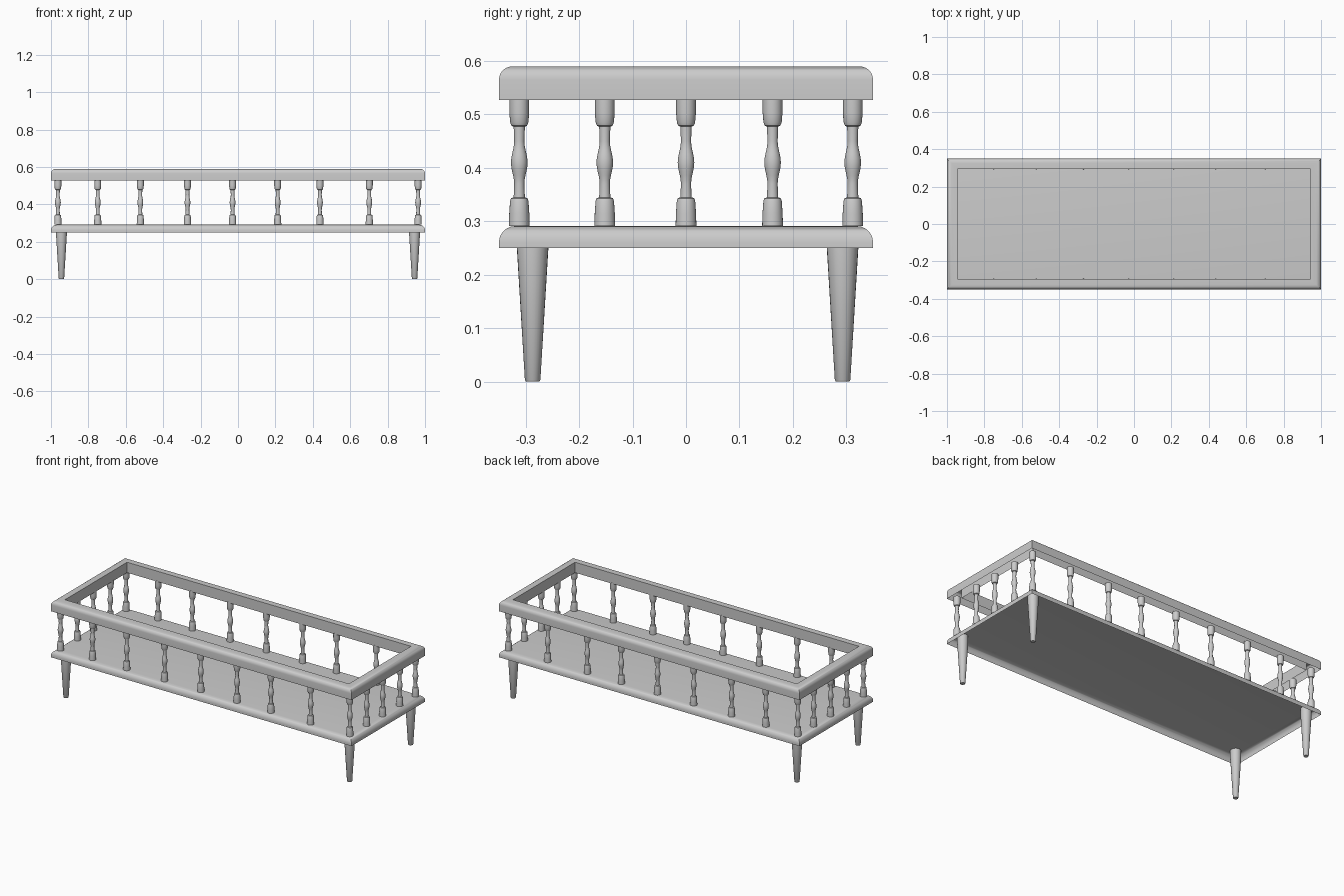
import bpy, bmesh, math

if "Cube" in bpy.data.objects:
    bpy.data.objects.remove(bpy.data.objects["Cube"], do_unlink=True)

HALF_X, HALF_Y = 1.0, 0.35
DECK_BOTTOM, DECK_TOP = 0.25, 0.291
RAIL_BOTTOM, RAIL_TOP = 0.527, 0.59
RAIL_WIDTH = 0.055

grey = bpy.data.materials.new("plain grey")
grey.use_nodes = True
grey.diffuse_color = (0.6, 0.6, 0.6, 1)
grey.node_tree.nodes["Principled BSDF"].inputs["Base Color"].default_value = (0.6, 0.6, 0.6, 1)


def finish(name, bm):
    bmesh.ops.recalc_face_normals(bm, faces=bm.faces)
    mesh = bpy.data.meshes.new(name)
    bm.to_mesh(mesh)
    bm.free()
    mesh.materials.append(grey)
    obj = bpy.data.objects.new(name, mesh)
    bpy.context.collection.objects.link(obj)
    bpy.ops.object.select_all(action="DESELECT")
    obj.select_set(True)
    bpy.context.view_layer.objects.active = obj
    bpy.ops.object.shade_smooth_by_angle(angle=math.radians(35))


def bridge(bm, rings):
    for a, b in zip(rings, rings[1:]):
        for i in range(len(a)):
            j = (i + 1) % len(a)
            bm.faces.new((a[i], a[j], b[j], b[i]))


def rounded_edge(bottom, top, radius, steps=6):
    """Outer profile as (inset, z): straight side, then a rounded top edge."""
    arc = [math.pi / 2 * i / steps for i in range(steps + 1)]
    return [(0, bottom)] + [(radius * (1 - math.cos(a)),
                             top - radius * (1 - math.sin(a))) for a in arc]


def rectangle_sweep(name, profile, fill_top):
    """Sweep a profile round the rectangular plan; the underside stays open."""
    bm = bmesh.new()
    rings = [[bm.verts.new((sx * (HALF_X - d), sy * (HALF_Y - d), z))
              for sx, sy in ((-1, -1), (1, -1), (1, 1), (-1, 1))] for d, z in profile]
    bridge(bm, rings)
    if fill_top:
        bm.faces.new(rings[-1])
    finish(name, bm)


def turned(name, profile, x, y, sides=24):
    """Lathe a (radius, z) profile and cap both ends."""
    bm = bmesh.new()
    angles = [2 * math.pi * i / sides for i in range(sides)]
    rings = [[bm.verts.new((x + r * math.cos(a), y + r * math.sin(a), z))
              for a in angles] for r, z in profile]
    bridge(bm, rings)
    bm.faces.new(rings[0])
    bm.faces.new(rings[-1])
    finish(name, bm)


# Deck and top rail, both hollow from below
rectangle_sweep("deck", rounded_edge(DECK_BOTTOM, DECK_TOP, 0.03), True)
rail = rounded_edge(RAIL_BOTTOM, RAIL_TOP, 0.025)
rectangle_sweep("top_rail", rail + [(RAIL_WIDTH, RAIL_TOP), (RAIL_WIDTH, RAIL_BOTTOM)], False)

# Tapered legs, reaching up to the deck
leg = [(0.0125, 0), (0.0145, 0.003), (0.0295, DECK_BOTTOM), (0.0295, DECK_TOP - 0.002)]
for x_name, x in (("right", -0.944), ("left", 0.944)):
    for y_name, y in (("front", -0.287), ("back", 0.293)):
        turned(f"{y_name}_{x_name}_leg", leg, x, y)

# Turned balusters: block, neck, swelling, neck, block
swell = [(0.0125 - 0.003 * math.cos(2 * math.pi * i / 10), 0.37 + 0.008 * i)
         for i in range(11)]
baluster = ([(0.0195, DECK_TOP), (0.0188, 0.315), (0.0172, 0.338), (0.0155, 0.343),
             (0.0105, 0.345)] + swell +
            [(0.0105, 0.477), (0.0145, 0.479), (0.017, 0.485), (0.0185, 0.502),
             (0.0185, RAIL_BOTTOM + 0.005)])
long_side = (-0.963, -0.75, -0.522, -0.27, -0.029, 0.212, 0.438, 0.702, 0.963)
for side, y in (("front", -0.312), ("back", 0.312)):
    for i, x in enumerate(long_side):
        turned(f"{side}_baluster_{i + 1}", baluster, x, y)
for side, x in (("right", -0.963), ("left", 0.963)):
    for i, y in enumerate((-0.152, 0, 0.162)):
        turned(f"{side}_baluster_{i + 1}", baluster, x, y)
